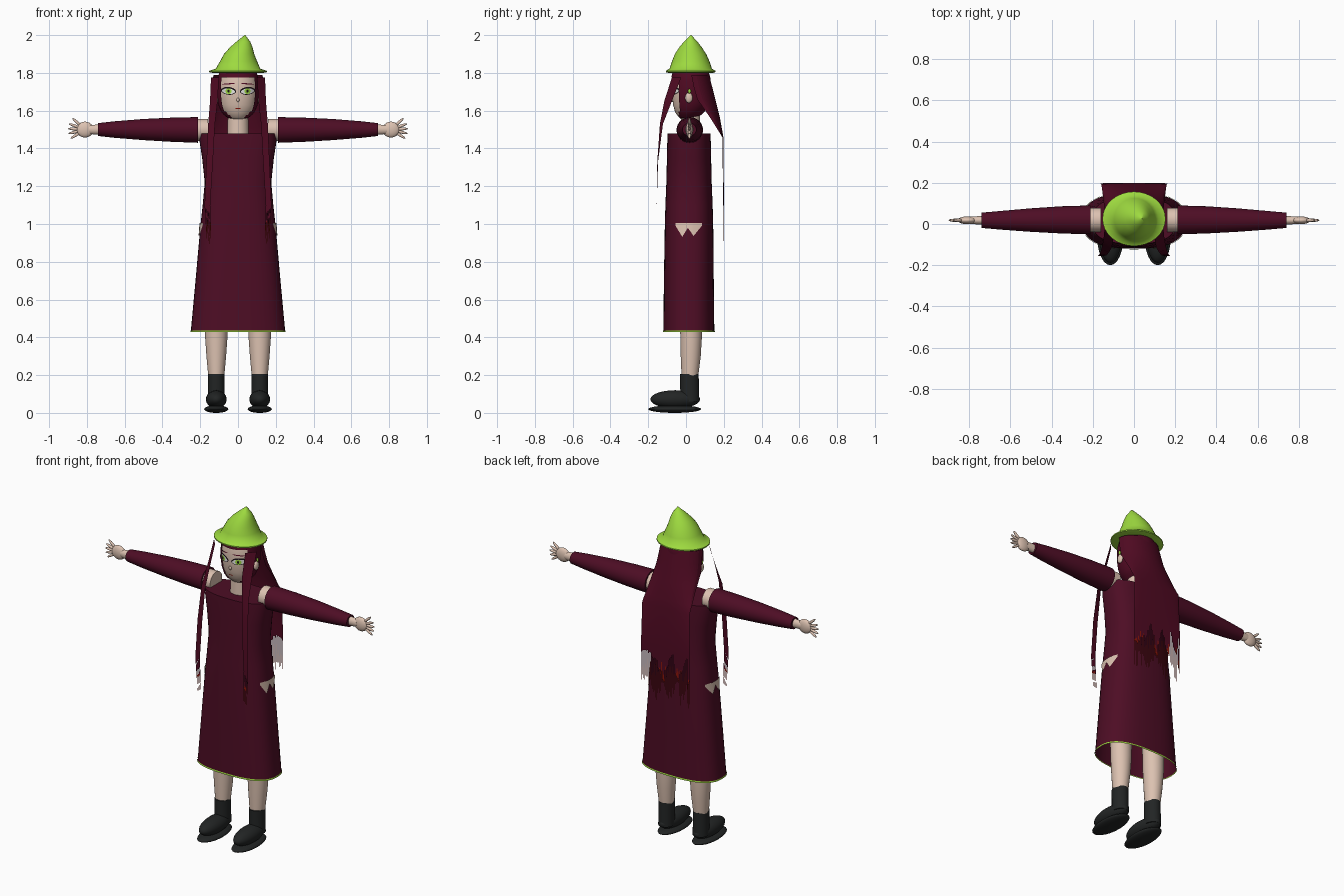
import bpy, bmesh, math, random
from mathutils import Matrix

random.seed(4)
if "Cube" in bpy.data.objects:
    bpy.data.objects.remove(bpy.data.objects["Cube"])


def material(name, r, g, b):
    m = bpy.data.materials.new(name)
    m.use_nodes = True
    m.diffuse_color = (r, g, b, 1)
    m.node_tree.nodes["Principled BSDF"].inputs["Base Color"].default_value = (r, g, b, 1)
    return m


dress_red = material("dress maroon", 0.075, 0.004, 0.018)
hair_red = material("hair maroon", 0.08, 0.003, 0.016)
tip_red = material("hair tip red", 0.27, 0.008, 0.003)
skin = material("skin", 0.72, 0.54, 0.44)
green = material("lime green", 0.34, 0.7, 0.05)
boot_black = material("boot black", 0.016, 0.018, 0.018)
white = material("eye white", 0.85, 0.85, 0.82)
ink = material("lash black", 0.01, 0.006, 0.008)


def finish(name, bm, mats, angle=50):
    me = bpy.data.meshes.new(name)
    bm.to_mesh(me)
    bm.free()
    for m in mats:
        me.materials.append(m)
    ob = bpy.data.objects.new(name, me)
    bpy.context.collection.objects.link(ob)
    bpy.ops.object.select_all(action='DESELECT')
    ob.select_set(True)
    bpy.context.view_layer.objects.active = ob
    bpy.ops.object.shade_smooth_by_angle(angle=math.radians(angle))
    return ob


def interp(rows, z):
    """Linear lookup in rows sorted by falling or rising first column."""
    rows = sorted(rows)
    z = min(max(z, rows[0][0]), rows[-1][0])
    for a, b in zip(rows, rows[1:]):
        if z <= b[0]:
            f = (z - a[0]) / (b[0] - a[0])
            return [p + (q - p) * f for p, q in zip(a[1:], b[1:])]


def loft(name, rings, mat, n=32, power=2, side=0, caps=(True, True), drop=None):
    """Rings (height, cx, cy, rx, ry) stacked up z, or along x when side is set."""
    bm = bmesh.new()
    loops = []
    for h, cx, cy, rx, ry in rings:
        loop = []
        for i in range(n):
            c, s = math.cos(math.tau * i / n), math.sin(math.tau * i / n)
            a = cx + rx * math.copysign(abs(c) ** (2 / power), c)
            b = cy + ry * math.copysign(abs(s) ** (2 / power), s)
            loop.append(bm.verts.new((side * h, b, a) if side else (a, b, h)))
        loops.append(loop)
    for lo, hi in zip(loops, loops[1:]):
        for i in range(n):
            j = (i + 1) % n
            bm.faces.new((lo[i], lo[j], hi[j], hi[i]))
    for use, loop in zip(caps, (loops[0], loops[-1])):
        if use:
            bm.faces.new(loop)
    bmesh.ops.recalc_face_normals(bm, faces=bm.faces)
    if drop:
        gone = [f for f in bm.faces if drop(f.calc_center_median())]
        bmesh.ops.delete(bm, geom=gone, context='FACES')
    return finish(name, bm, [mat])


def ball(name, loc, radii, mat, turn=0):
    bm = bmesh.new()
    m = Matrix.Translation(loc) @ Matrix.Rotation(turn, 4, 'Y') @ Matrix.Diagonal((*radii, 1))
    bmesh.ops.create_uvsphere(bm, u_segments=24, v_segments=14, radius=1, matrix=m)
    return finish(name, bm, [mat])


def ribbons(name, path, levels, count, tip, end, ragged):
    """Flat tapering strands that share one sheet, path(t, z), with red tips."""
    bm = bmesh.new()
    for i in range(count):
        t = -1 + (2 * i + 1) / count
        cut = tip + random.uniform(-ragged, ragged)
        last = end + random.uniform(-ragged, ragged)
        rows = [(z, 1) for z in levels] + [(cut, 0.7), (last, 0.1)]
        pairs = [[bm.verts.new(path(t + k * w / count, z)) for k in (-1, 1)] for z, w in rows]
        for a, b in zip(pairs, pairs[1:]):
            f = bm.faces.new((a[0], a[1], b[1], b[0]))
            f.material_index = int(b is pairs[-1])
    finish(name, bm, [hair_red, tip_red])


# Dress, hem trim
dress = [(0.43, 0, 0.015, 0.25, 0.135), (0.7, 0, 0.015, 0.225, 0.132),
         (1.0, 0, 0.016, 0.198, 0.128), (1.1, 0, 0.016, 0.187, 0.125),
         (1.22, 0, 0.016, 0.176, 0.12), (1.35, 0, 0.016, 0.19, 0.117),
         (1.44, 0, 0.016, 0.204, 0.115), (1.48, 0, 0.016, 0.204, 0.113)]
loft("dress", dress, dress_red, 40, 2.6, caps=(False, True))
loft("hem_trim", [(0.427, 0, 0.015, 0.253, 0.138), (0.436, 0, 0.015, 0.252, 0.137)],
     green, 40, 2.6, caps=(False, False))

# Head and neck
loft("neck", [(1.44, 0, 0.02, 0.058, 0.052), (1.62, 0, 0.025, 0.052, 0.05)], skin)
head = [(1.553, 0, 0.0, 0.03, 0.025), (1.565, 0, 0.01, 0.056, 0.048),
        (1.59, 0, 0.016, 0.08, 0.073), (1.63, 0, 0.022, 0.097, 0.09),
        (1.68, 0, 0.025, 0.104, 0.1), (1.73, 0, 0.025, 0.105, 0.1),
        (1.78, 0, 0.025, 0.1, 0.096), (1.83, 0, 0.025, 0.08, 0.08)]
loft("head", head, skin)
cap = [(z, cx, cy, rx + 0.007, ry + 0.007)
       for z, (cx, cy, rx, ry) in ((z, interp(head, z)) for z in
       [1.56 + 0.018 * i for i in range(16)])]
loft("hair_cap", cap, hair_red, 40, caps=(False, True),
     drop=lambda c: c.y < -0.035 and c.z < 1.785 - 1.2 * c.x ** 2 * 2)


def face_plate(name, cx, cz, w, h, off, mat, tilt=0, pinch=0.0):
    """Thin rounded patch that follows the front of the head."""
    bm = bmesh.new()
    n, loops = 20, []
    for r in (0.05, 0.4, 0.7, 1):
        loop = []
        for i in range(n):
            s = math.sin(math.tau * i / n)
            u, v = r * w * math.cos(math.tau * i / n), r * h * s * abs(s) ** pinch
            x, z = cx + u, cz + v + u * tilt
            _, cy, rx, ry = interp(head, z)
            y = cy - ry * math.sqrt(max(0, 1 - (x / rx) ** 2))
            loop.append(bm.verts.new((x, y - off, z)))
        loops.append(loop)
    bm.faces.new(loops[0])
    for a, b in zip(loops, loops[1:]):
        for i in range(n):
            j = (i + 1) % n
            bm.faces.new((a[i], a[j], b[j], b[i]))
    finish(name, bm, [mat])


# Nose and mouth
ball("nose", (0, -0.075, 1.657), (0.008, 0.008, 0.011), skin)
face_plate("mouth", 0, 1.612, 0.016, 0.0025, 0.003, tip_red)

# Hat with a bent tip
loft("hat", [(1.80, 0, 0.025, 0.135, 0.118), (1.804, 0, 0.025, 0.153, 0.132),
             (1.811, 0, 0.025, 0.153, 0.132), (1.822, 0, 0.025, 0.118, 0.112),
             (1.86, 0.003, 0.025, 0.099, 0.1), (1.9, 0.006, 0.024, 0.08, 0.083),
             (1.935, 0.017, 0.024, 0.06, 0.06), (1.965, 0.028, 0.025, 0.037, 0.036),
             (2.0, 0.037, 0.026, 0.002, 0.002)], green)

# Long back hair
back_rows = [(1.79, 0.13, 0.028, 0.122), (1.72, 0.137, 0.042, 0.14),
             (1.66, 0.142, 0.06, 0.155), (1.56, 0.15, 0.13, 0.18),
             (1.46, 0.158, 0.192, 0.198), (1.2, 0.164, 0.196, 0.2), (0.85, 0.168, 0.196, 0.2)]


def back_path(t, z):
    half, edge, middle = interp(back_rows, z)
    return half * t, edge + (middle - edge) * math.sqrt(max(0, 1 - t * t)), z


ribbons("back_hair", back_path, (1.79, 1.72, 1.66, 1.61, 1.56, 1.51, 1.46, 1.2),
        48, 1.08, 0.93, 0.05)

tress_rows = [(1.775, 0.122, -0.05, 0.021, 0.025), (1.65, 0.128, -0.095, 0.02, 0.02),
              (1.53, 0.14, -0.13, 0.018, 0.008), (1.33, 0.15, -0.15, 0.017, 0.002),
              (1.1, 0.162, -0.155, 0.015, 0), (0.88, 0.152, -0.15, 0.014, 0)]

for side, label in ((1, "left"), (-1, "right")):
    # Front tress
    def tress_path(t, z):
        x, y, half, slant = interp(tress_rows, z)
        return side * (x + half * t), y + slant * t, z
    ribbons(label + "_tress", tress_path, (1.775, 1.65, 1.53, 1.43, 1.33, 1.1), 4, 1.01, 0.9, 0.01)

    # Eye, brow, ear and earring
    x = side * 0.05
    face_plate(label + "_lashes", x, 1.705, 0.041, 0.021, 0.003, ink, side * 0.08, 0.2)
    face_plate(label + "_eye", x, 1.703, 0.035, 0.015, 0.005, white, side * 0.08, 0.2)
    face_plate(label + "_iris", x, 1.703, 0.016, 0.015, 0.007, green)
    face_plate(label + "_pupil", x, 1.703, 0.006, 0.008, 0.009, ink)
    face_plate(label + "_brow", x, 1.742, 0.035, 0.003, 0.004, hair_red, side * -0.06)
    ball(label + "_ear", (side * 0.112, 0.015, 1.668), (0.012, 0.02, 0.027), skin)
    ball(label + "_earring", (side * 0.118, 0.018, 1.703), (0.006, 0.008, 0.012), green)

    # Shoulder, sleeve, wrist and hand
    loft(label + "_shoulder", [(0.16, 1.498, 0.02, 0.058, 0.058),
                               (0.25, 1.498, 0.02, 0.058, 0.058)], skin, side=side)
    loft(label + "_sleeve", [(0.212, 1.498, 0.02, 0.068, 0.07), (0.35, 1.499, 0.02, 0.064, 0.066),
                             (0.5, 1.5, 0.019, 0.056, 0.057), (0.65, 1.5, 0.018, 0.044, 0.045),
                             (0.74, 1.5, 0.018, 0.034, 0.037)], dress_red, side=side)
    loft(label + "_wrist", [(0.72, 1.5, 0.018, 0.027, 0.022),
                            (0.79, 1.5, 0.018, 0.024, 0.018)], skin, side=side)
    ball(label + "_palm", (side * 0.81, 0.018, 1.5), (0.045, 0.019, 0.042), skin)
    for k, deg in enumerate((-32, -14, 3, 20, 42)):
        a = math.radians(deg)
        ball(f"{label}_finger_{k + 1}",
             (side * (0.81 + 0.055 * math.cos(a)), 0.018, 1.5 + 0.055 * math.sin(a)),
             (0.035, 0.008, 0.0075), skin, -side * a)

    # Hip showing through the dress
    bm = bmesh.new()
    cols = []
    for y, low in ((-0.055, 0.99), (-0.02, 0.932), (0.01, 0.98), (0.04, 0.936), (0.085, 0.992)):
        col = []
        for z in (1.005, low):
            _, cy, rx, ry = interp(dress, z)
            reach = rx * (1 - abs((y - cy) / ry) ** 2.6) ** (1 / 2.6)
            col.append(bm.verts.new((side * (reach + 0.006), y, z)))
        cols.append(col)
    for a, b in zip(cols, cols[1:]):
        bm.faces.new((a[0], b[0], b[1], a[1]) if side < 0 else (a[0], a[1], b[1], b[0]))
    finish(label + "_hip", bm, [skin])

    # Leg, boot and sole
    x = side * 0.115
    loft(label + "_leg", [(0.18, x, 0.02, 0.041, 0.043), (0.3, x, 0.025, 0.052, 0.053),
                          (0.4, x, 0.027, 0.059, 0.057), (0.6, x, 0.025, 0.062, 0.06)], skin)
    loft(label + "_boot", [(0.06, x, 0.02, 0.045, 0.05), (0.205, x, 0.018, 0.043, 0.049)], boot_black)
    ball(label + "_shoe", (x, -0.057, 0.072), (0.055, 0.132, 0.048), boot_black)
    ball(label + "_sole", (x, -0.06, 0.02), (0.064, 0.14, 0.02), boot_black)
